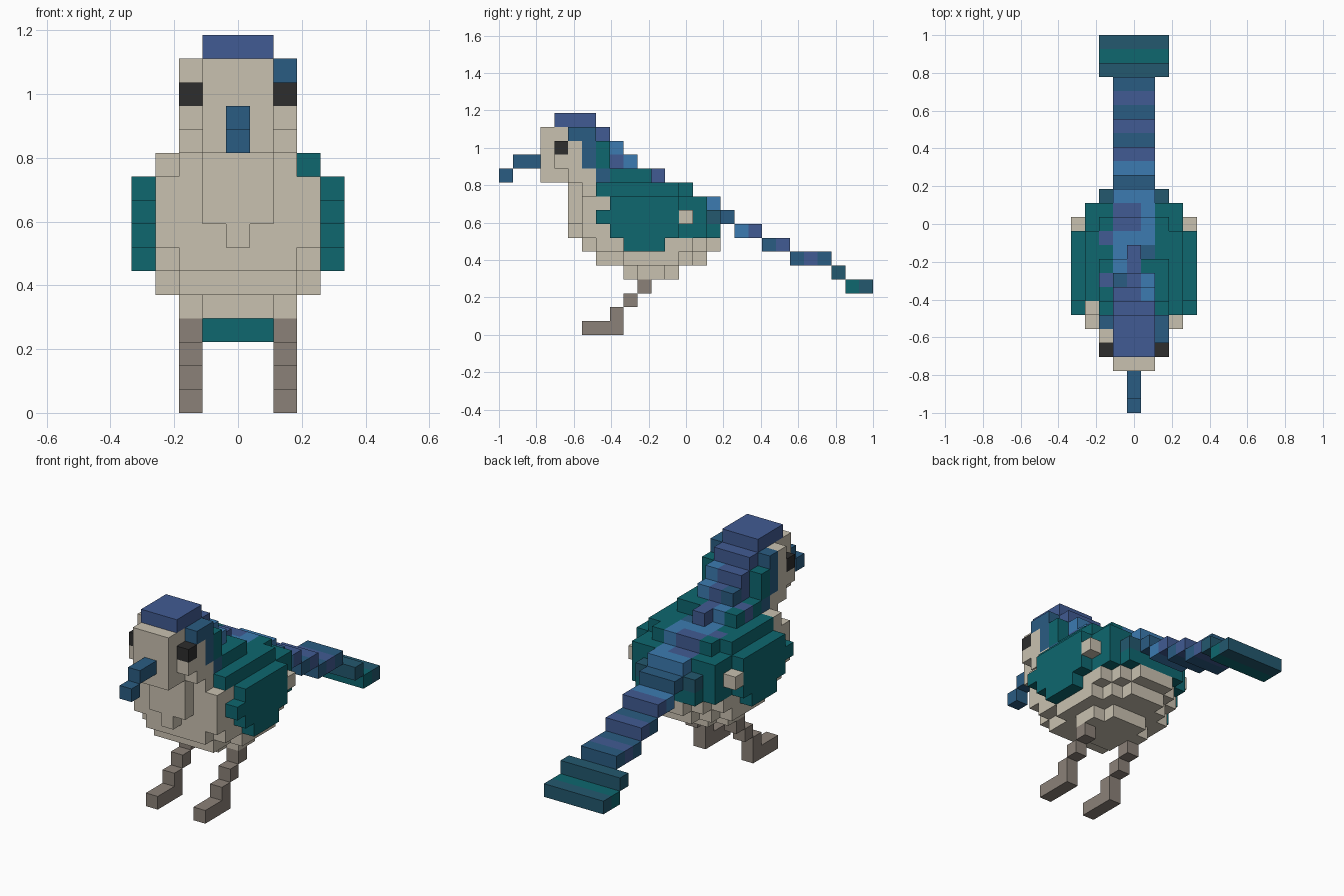
import bpy, bmesh

if "Cube" in bpy.data.objects:
    bpy.data.objects.remove(bpy.data.objects["Cube"])

U = 2 / 27  # edge of one cube; cells are (i across, j front to back, k up)


def lin(c):
    c /= 255
    return c / 12.92 if c <= 0.04045 else ((c + 0.055) / 1.055) ** 2.4


MATS = {}
for name, rgb in {
    "cream": (201, 193, 176), "teal": (14, 103, 111), "indigo": (65, 91, 147),
    "dark_blue": (42, 92, 130), "light_blue": (60, 123, 177), "slate_teal": (35, 88, 110),
    "charcoal": (45, 45, 45), "leg_grey": (139, 129, 120),
}.items():
    m = bpy.data.materials.new(name)
    m.diffuse_color = (*[lin(c) for c in rgb], 1)
    m.use_nodes = True
    m.node_tree.nodes["Principled BSDF"].inputs["Base Color"].default_value = m.diffuse_color
    MATS[name] = m

parts = {}


def fill(part, color, hw, j0, j1, k0, k1=None, mid=0):
    """Fill a box of cells, hw cells either side of column mid."""
    k1 = k0 if k1 is None else k1
    for i in range(mid - hw, mid + hw + 1):
        for j in range(j0, j1 + 1):
            for k in range(k0, k1 + 1):
                c = color(i, j, k) if callable(color) else color
                parts.setdefault(part, {})[i, j, k] = c


# plumage rules: cream front and belly, teal back, blue ridge
RIDGE = {8: "indigo indigo light_blue", 9: "dark_blue indigo light_blue",
         10: "light_blue indigo teal", 11: "light_blue indigo dark_blue",
         12: "light_blue light_blue light_blue", 13: "indigo indigo light_blue",
         14: "indigo indigo light_blue", 15: "light_blue light_blue light_blue"}
RIDGE_TOP = {8: 13, 9: 12, 10: 11, 11: 10, 12: 10, 13: 10, 14: 9, 15: 9}


def plumage(i, j, k):
    if abs(i) <= 1 and k >= RIDGE_TOP.get(j, 99):
        return RIDGE[j].split()[i + 1]
    if k == 10 and (i, j) == (-3, 7):
        return "cream"
    if (k == 10 and i == -2 and j == 12) or (k == 11 and i == -2 and j == 9):
        return "indigo"
    if k == 8 and j == 15:
        return "slate_teal"
    first_teal = {7: 13, 8: 8, 9: 8, 10: 7, 11: 8, 12: 8}
    return "teal" if j >= first_teal.get(k, 99) else ("dark_blue" if k == 11 and j == 7 else "cream")


def head_color(i, j, k):
    if k == 15:
        return "indigo"
    if k == 14:
        if j == 7:
            return "indigo"
        return "dark_blue" if j == 6 or (j == 5 and i > 0) else "cream"
    if j >= 8:
        if abs(i) <= 1 and k >= RIDGE_TOP[j]:
            return RIDGE[j].split()[i + 1]
        return "indigo"
    return {6: "dark_blue", 7: "teal"}.get(j, "cream")


# body: layers of (height, half width, first row, last row)
for k, hw, j0, j1 in [
    (4, 2, 10, 11), (4, 1, 9, 12),
    (5, 3, 9, 12), (5, 2, 7, 13), (5, 1, 7, 14),
    (6, 3, 7, 13), (6, 2, 6, 14), (6, 1, 6, 15),
    (7, 3, 6, 14), (7, 2, 6, 15), (7, 0, 5, 15),
    (8, 3, 6, 14), (8, 2, 6, 15), (8, 1, 5, 15),
    (9, 3, 6, 14), (9, 1, 5, 15),
    (10, 3, 7, 12), (10, 2, 6, 13), (10, 1, 5, 13),
    (11, 2, 5, 10), (11, 1, 3, 10), (11, 0, 3, 11),
]:
    fill("body", plumage, hw, j0, j1, k)

# head and crest
for k, hw, j0, j1 in [(12, 2, 4, 7), (12, 1, 3, 9), (13, 2, 5, 7), (13, 1, 3, 8),
                      (14, 2, 5, 6), (14, 1, 3, 7), (15, 1, 4, 6)]:
    fill("head", head_color, hw, j0, j1, k)

# beak
fill("beak", "dark_blue", 0, 1, 2, 12)
fill("beak", "dark_blue", 0, 0, 0, 11)

# eyes, wings and legs on both sides
for side, s in (("left", -1), ("right", 1)):
    fill(side + "_eye", "charcoal", 0, 4, 4, 13, mid=2 * s)
    for k, j0, j1 in [(6, 9, 11), (7, 8, 12), (8, 7, 12), (9, 8, 12)]:
        fill(side + "_wing", "teal", 0, j0, j1, k, mid=4 * s)
    fill(side + "_wing", "cream", 0, 13, 13, 8, mid=4 * s)
    for k, j0, j1 in [(0, 6, 8), (1, 8, 8), (2, 9, 9), (3, 10, 10)]:
        fill(side + "_leg", "leg_grey", 0, j0, j1, k, mid=2 * s)

# stepped tail with a wider tip
for j, k, c in [(16, 8, "dark_blue"), (17, 7, "light_blue"), (18, 7, "indigo"),
                (19, 6, "dark_blue"), (20, 6, "indigo"), (21, 5, "dark_blue"),
                (22, 5, "indigo"), (23, 5, "dark_blue")]:
    fill("tail", c, 1, j, j, k)
for j, k, c in [(24, 4, "slate_teal"), (25, 3, "teal"), (26, 3, "slate_teal")]:
    fill("tail_tip", c, 2, j, j, k)

# turn cells into meshes, keeping only the exposed faces
solid = {c for cells in parts.values() for c in cells}
names = list(MATS)
for part, cells in parts.items():
    bm = bmesh.new()
    cache = {}

    def vert(p):
        if p not in cache:
            cache[p] = bm.verts.new(((p[0] - 0.5) * U, p[1] * U - 1, p[2] * U))
        return cache[p]

    for cell, color in cells.items():
        for axis in range(3):
            for d in (0, 1):
                near = list(cell)
                near[axis] += 2 * d - 1
                if tuple(near) in solid:
                    continue
                quad = []
                for a, b in ((0, 0), (1, 0), (1, 1), (0, 1)):
                    p = list(cell)
                    p[axis] += d
                    p[(axis + 1) % 3] += a
                    p[(axis + 2) % 3] += b
                    quad.append(vert(tuple(p)))
                f = bm.faces.new(quad if d else quad[::-1])
                f.material_index = names.index(color)
    mesh = bpy.data.meshes.new(part)
    for m in MATS.values():
        mesh.materials.append(m)
    bm.to_mesh(mesh)
    bm.free()
    bpy.context.collection.objects.link(bpy.data.objects.new(part, mesh))
